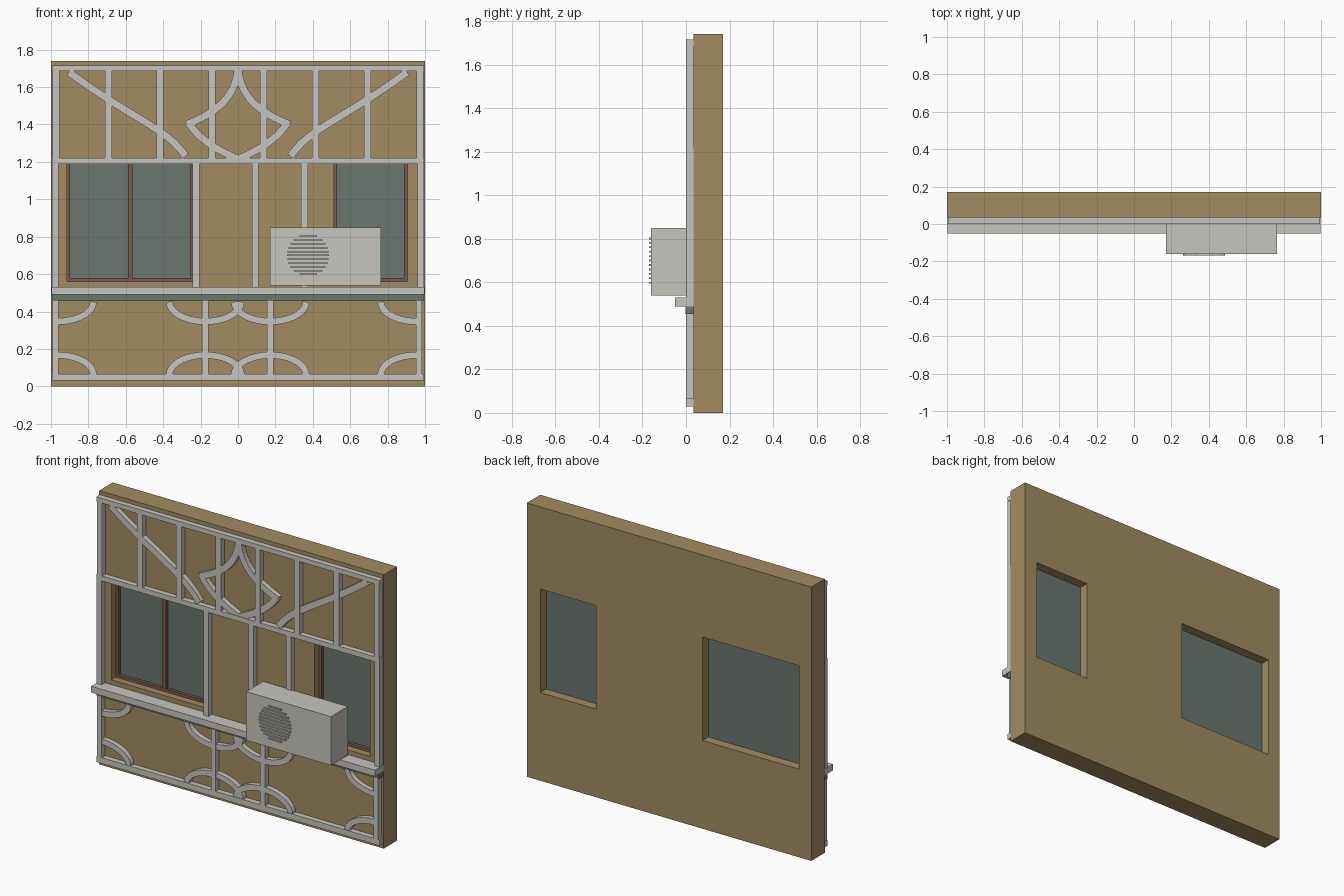
import bpy, bmesh, math
from mathutils import Vector
from mathutils.geometry import interpolate_bezier

cube = bpy.data.objects.get("Cube")
if cube:
    bpy.data.objects.remove(cube, do_unlink=True)


def material(name, rgb):
    m = bpy.data.materials.new(name)
    m.use_nodes = True
    m.diffuse_color = (*rgb, 1)
    m.node_tree.nodes["Principled BSDF"].inputs["Base Color"].default_value = (*rgb, 1)
    return m


TAN = material("tan plaster", (0.36, 0.26, 0.12))
GREY = material("pale grey", (0.57, 0.56, 0.51))
GLASS = material("grey green", (0.145, 0.18, 0.16))
BROWN = material("frame brown", (0.19, 0.10, 0.07))


def finish(name, bm, mat):
    bmesh.ops.recalc_face_normals(bm, faces=bm.faces)
    mesh = bpy.data.meshes.new(name)
    bm.to_mesh(mesh)
    bm.free()
    mesh.materials.append(mat)
    obj = bpy.data.objects.new(name, mesh)
    bpy.context.collection.objects.link(obj)
    return obj


def box(name, x, y, z, mat):
    """Box from (min, max) ranges."""
    bm = bmesh.new()
    bmesh.ops.create_cube(bm, size=1)
    for v in bm.verts:
        v.co = [lo + (c + 0.5) * (hi - lo) for c, (lo, hi) in zip(v.co, (x, y, z))]
    return finish(name, bm, mat)


FRONT, BACK = 0.035, 0.17      # wall faces
BEAM_Y = (0.0, FRONT)


def ribbon(name, path, width=0.04):
    """Flat timber following a path of (x, z) points."""
    pts = [Vector((p[0], p[1])) for p in path]
    bm = bmesh.new()
    left, right = [], []
    for i, p in enumerate(pts):
        t = (pts[min(i + 1, len(pts) - 1)] - pts[max(i - 1, 0)]).normalized()
        n = Vector((-t.y, t.x)) * width / 2
        left.append(bm.verts.new((p.x + n.x, 0.004, p.y + n.y)))
        right.append(bm.verts.new((p.x - n.x, 0.004, p.y - n.y)))
    faces = [bm.faces.new((left[i], left[i + 1], right[i + 1], right[i]))
             for i in range(len(pts) - 1)]
    ext = bmesh.ops.extrude_face_region(bm, geom=faces, use_keep_orig=True)
    for v in ext["geom"]:
        if isinstance(v, bmesh.types.BMVert):
            v.co.y = FRONT
    return finish(name, bm, GREY)


# Wall with two window openings
WINDOWS = {"left_window": (-0.915, -0.235), "right_window": (0.512, 0.905)}
SILL, HEAD = 0.56, 1.218
wall = box("wall", (-1, 1), (FRONT, BACK), (0, 1.74), TAN)
for x in WINDOWS.values():
    cutter = box("opening_cutter", x, (-0.1, 0.3), (SILL, HEAD), TAN)
    cutter.hide_render = True
    mod = wall.modifiers.new("opening", 'BOOLEAN')
    mod.object = cutter
    mod.operation = 'DIFFERENCE'
    mod.solver = 'EXACT'
    bpy.context.view_layer.objects.active = wall
    bpy.ops.object.modifier_apply(modifier=mod.name)
    bpy.data.objects.remove(cutter, do_unlink=True)

# Window glass and frames
for name, (x0, x1) in WINDOWS.items():
    w, fy = 0.018, (0.08, 0.108)
    box(name + "_glass", (x0, x1), (0.1, 0.11), (SILL, HEAD), GLASS)
    for side, x in (("a", x0), ("b", x1 - w)):
        box(name + "_jamb_" + side, (x, x + w), fy, (SILL, HEAD), BROWN)
    for side, z in (("bottom", SILL), ("top", HEAD - w)):
        box(name + "_rail_" + side, (x0 + w, x1 - w), fy, (z, z + w), BROWN)
mid = sum(WINDOWS["left_window"]) / 2
box("left_window_mullion", (mid - 0.012, mid + 0.012), (0.08, 0.108),
    (SILL + 0.018, HEAD - 0.018), BROWN)

# Horizontal timbers, ledge and the dark strip below it
for name, z in (("bottom_rail", (0.03, 0.067)), ("middle_rail", (1.19, 1.222)),
                ("top_rail", (1.685, 1.715))):
    box(name, (-0.995, 0.995), BEAM_Y, z, GREY)
box("ledge", (-0.997, 0.997), (-0.05, FRONT), (0.49, 0.53), GREY)
box("ledge_under_strip", (-0.993, 0.993), (-0.003, FRONT), (0.455, 0.49), GLASS)

# Posts in each storey
STOREYS = {
    "lower": ((0.067, 0.49), 0.033, (-0.975, -0.175, 0.172, 0.968)),
    "middle": ((0.53, 1.19), 0.036, (-0.977, -0.225, 0.092, 0.355, 0.977)),
    "upper": ((1.222, 1.685), 0.038,
              (-0.974, -0.692, -0.417, -0.14, 0.137, 0.414, 0.692, 0.974)),
}
for storey, (z, w, xs) in STOREYS.items():
    for x in xs:
        box(storey + "_post", (x - w / 2, x + w / 2), BEAM_Y, z, GREY)

# Quarter arcs in the lower panel
ARCS = ((-0.965, 1), (-0.175, -1), (-0.175, 1), (0.172, -1), (0.172, 1), (0.955, -1))
for x, side in ARCS:
    for z, up in ((0.062, 1), (0.452, -1)):
        steps = [math.radians(a) for a in range(0, 91, 10)]
        ribbon("lower_arc_brace",
               [(x + side * 0.192 * math.cos(a), z + up * 0.105 * math.sin(a)) for a in steps],
               0.036)

# Curved braces in the upper panel, mirrored about the middle
BRACES = {
    "diagonal_brace": ((0.905, 1.68), (0.55, 1.42), (0.38, 1.38), (0.28, 1.23)),
    "ogee_upper_brace": ((0, 1.69), (0.02, 1.55), (0.1, 1.47), (0.275, 1.4)),
    "ogee_lower_brace": ((0.265, 1.41), (0.2, 1.31), (0.1, 1.26), (0, 1.215)),
}
for name, ctrl in BRACES.items():
    for s in (-1, 1):
        path = interpolate_bezier(*[Vector((s * x, z)) for x, z in ctrl], 12)
        ribbon(name, path)

# Air conditioner with a round slatted grille
box("cooler_body", (0.17, 0.765), (-0.16, 0.01), (0.54, 0.85), GREY)
radius, count = 0.112, 11
for i in range(count):
    dz = radius * (2 * (i + 0.5) / count - 1)
    half = math.sqrt(radius ** 2 - dz ** 2)
    box("cooler_slat", (0.375 - half, 0.375 + half), (-0.169, -0.158),
        (0.7 + dz - 0.004, 0.7 + dz + 0.004), GREY)
